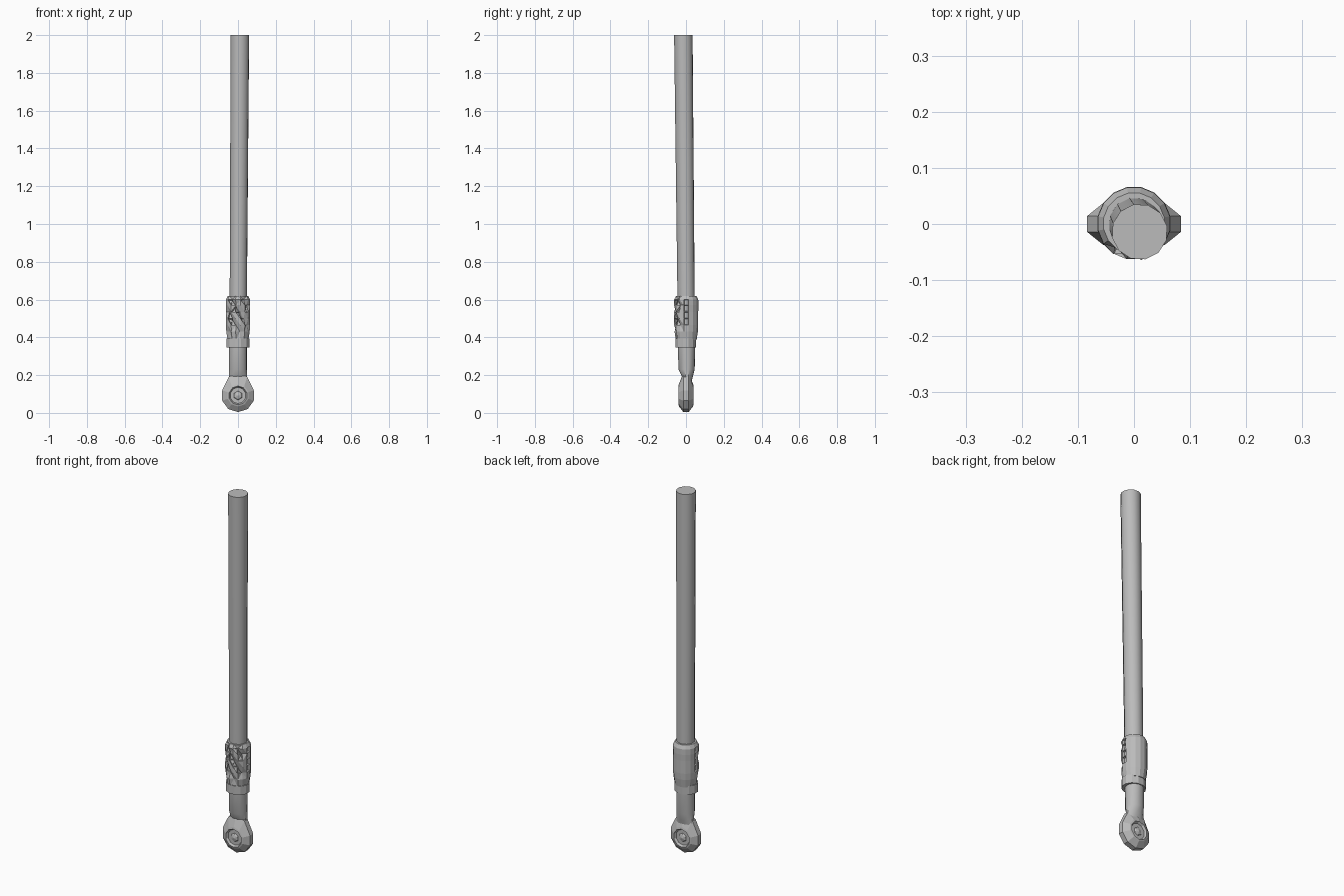
import bpy, bmesh, math
from mathutils import Vector

cube = bpy.data.objects.get("Cube")
if cube:
    bpy.data.objects.remove(cube, do_unlink=True)

steel = bpy.data.materials.new("plain grey metal")
steel.use_nodes = True
GREY = (0.5, 0.5, 0.5, 1)
steel.diffuse_color = GREY
steel.node_tree.nodes["Principled BSDF"].inputs["Base Color"].default_value = GREY


def finish(bm, name, smooth=None):
    bmesh.ops.recalc_face_normals(bm, faces=bm.faces)
    mesh = bpy.data.meshes.new(name)
    bm.to_mesh(mesh)
    bm.free()
    mesh.materials.append(steel)
    ob = bpy.data.objects.new(name, mesh)
    bpy.context.collection.objects.link(ob)
    if smooth:
        bpy.ops.object.select_all(action='DESELECT')
        ob.select_set(True)
        bpy.context.view_layer.objects.active = ob
        bpy.ops.object.shade_smooth_by_angle(angle=math.radians(smooth))
    return ob


def loft(sections, sides, turn=0.0):
    """Bridge elliptical sections (x, y, z, radius_x, radius_y) and cap the ends."""
    bm = bmesh.new()
    rings = []
    for x, y, z, rx, ry in sections:
        angles = [math.tau * (i + turn) / sides for i in range(sides)]
        rings.append([bm.verts.new((x + rx * math.cos(a), y + ry * math.sin(a), z))
                      for a in angles])
    for low, high in zip(rings, rings[1:]):
        for i in range(sides):
            j = (i + 1) % sides
            bm.faces.new((low[i], low[j], high[j], high[i]))
    bm.faces.new(rings[0][::-1])
    bm.faces.new(rings[-1])
    return bm, rings


# Long shaft, leaning slightly
bm, _ = loft([(0, 0.003, 0.36, 0.046, 0.046), (0.01, -0.014, 2.0, 0.05, 0.05)], 12, 0.4)
finish(bm, "shaft", 40)

# Lower rod, flattening toward the eye
bm, _ = loft([(0, 0.012, 0.15, 0.055, 0.014), (0, 0.008, 0.19, 0.05, 0.028),
              (0, 0.003, 0.23, 0.048, 0.044), (0, 0.003, 0.38, 0.048, 0.047)], 12, 0.4)
finish(bm, "lower_rod", 35)

# Collar below the grip sleeve
bm, _ = loft([(0, -0.002, 0.345, 0.063, 0.056), (0, -0.002, 0.393, 0.063, 0.056)], 12, 0.5)
finish(bm, "collar")

# Worn grip sleeve: recessed pockets in the front, slots at the sides
heights = [0.385, 0.43, 0.465, 0.50, 0.535, 0.57, 0.60, 0.62]
radii = [0.056, 0.063, 0.065, 0.065, 0.065, 0.066, 0.065, 0.055]
bm, rings = loft([(0, 0.001, z, r, r) for z, r in zip(heights, radii)], 16, 0.5)
for row, ring in enumerate(rings[1:-1]):
    for col, v in enumerate(ring):
        if v.co.y < -0.02 and (row + col) % 3 == 0:
            v.co.x *= 0.82
            v.co.y *= 0.82
bmesh.ops.triangulate(bm, faces=[f for f in bm.faces if f.calc_center_median().y < -0.015
                                and abs(f.normal.z) < 0.9])
bm.normal_update()
pockets = []
for f in bm.faces:
    c = f.calc_center_median()
    front = c.y < -0.03 and 0.45 < c.z < 0.6 and f.index % 3 == 0
    side = abs(c.y) < 0.012 and abs(c.x) > 0.05 and 0.46 < c.z < 0.6
    if front or side:
        pockets.append(f)
bmesh.ops.inset_individual(bm, faces=pockets, thickness=0.004, depth=-0.01)
finish(bm, "grip_sleeve")

# Faceted eye: mirrored outlines stepping in to a domed centre
# each step: half thickness, width factor, height factor
CENTRE = Vector((0, 0.0, 0.092))
steps = [(0.040, 0.56, 0.56), (0.037, 0.66, 0.66), (0.014, 1.0, 1.0)]
SIDES = 10


def outline(bm, y, scale):
    ring = []
    for i in range(SIDES):
        a = math.tau * (i + 0.5) / SIDES
        x, z = math.cos(a) * 0.088, math.sin(a) * 0.088
        if z > 0.05:
            z *= 1.0 + 0.38 * scale ** 4
            x *= 1.0 - 0.05 * scale
        ring.append(bm.verts.new((x * scale, y, CENTRE.z + z * scale)))
    return ring


bm = bmesh.new()
layers = [outline(bm, -y, s) for y, s, _ in steps]
layers += [outline(bm, y, s) for y, s, _ in reversed(steps)]
for a, b in zip(layers, layers[1:]):
    for i in range(SIDES):
        j = (i + 1) % SIDES
        bm.faces.new((a[i], a[j], b[j], b[i]))
caps = [bm.faces.new(layers[0]), bm.faces.new(layers[-1])]
bm.normal_update()
bmesh.ops.recalc_face_normals(bm, faces=bm.faces)
bmesh.ops.inset_individual(bm, faces=caps, thickness=0.007, depth=-0.012)
finish(bm, "rod_eye")

# Six-sided bearing seen in the eye
bm = bmesh.new()
bmesh.ops.create_uvsphere(bm, u_segments=6, v_segments=6, radius=0.038)
for v in bm.verts:
    v.co = Vector((v.co.x, v.co.z, v.co.y)) + CENTRE
finish(bm, "eye_bearing")
